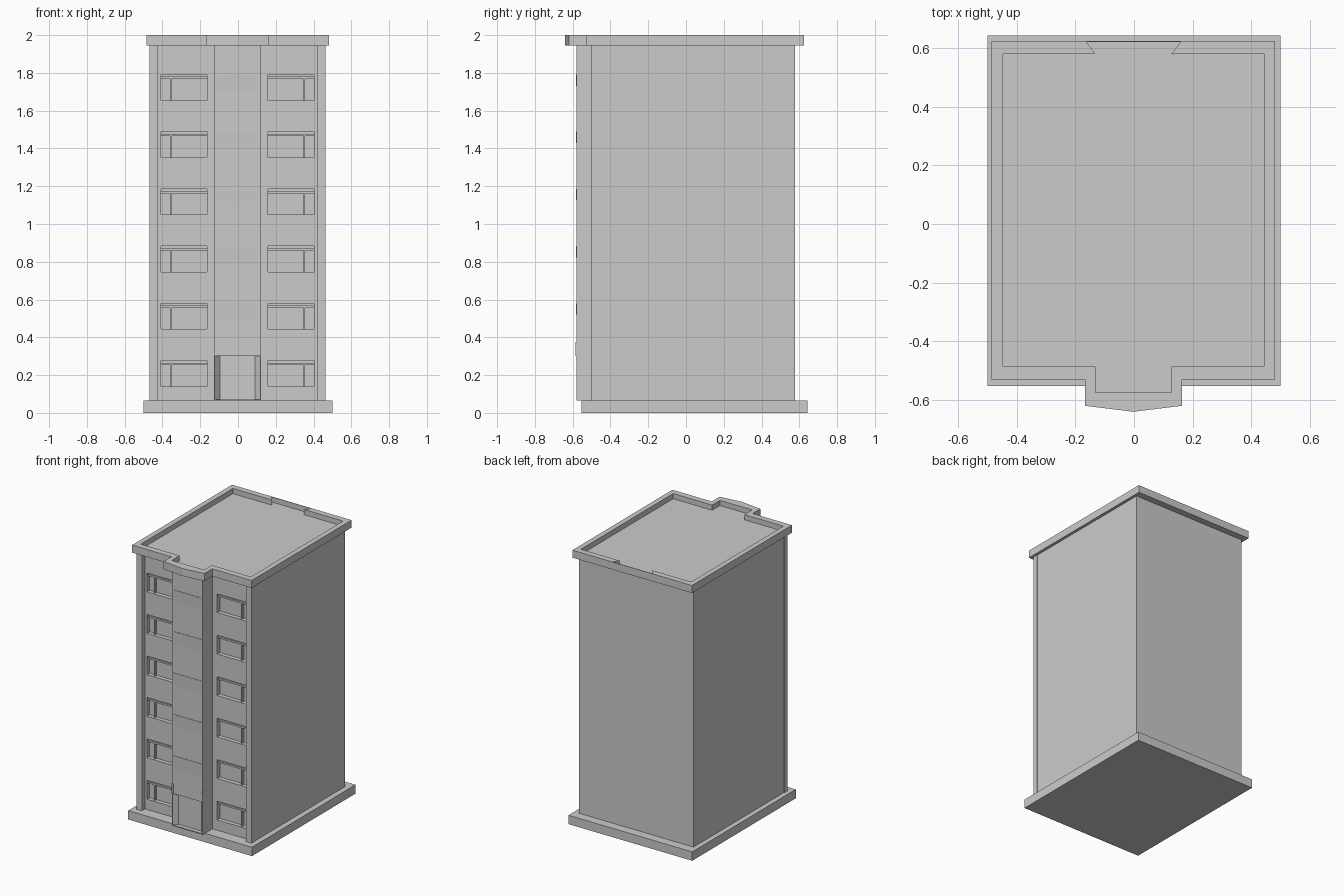
import bpy, bmesh

if "Cube" in bpy.data.objects:
    bpy.data.objects.remove(bpy.data.objects["Cube"])

FLOORS = [0.14 + 0.303 * i for i in range(6)]   # window sill heights


def add_mesh(name, bm):
    bmesh.ops.recalc_face_normals(bm, faces=bm.faces[:])
    me = bpy.data.meshes.new(name)
    bm.to_mesh(me)
    bm.free()
    ob = bpy.data.objects.new(name, me)
    bpy.context.collection.objects.link(ob)
    return ob


def add_boxes(name, boxes):
    """One object from a list of (x0, x1, y0, y1, z0, z1) boxes."""
    bm = bmesh.new()
    for x0, x1, y0, y1, z0, z1 in boxes:
        for v in bmesh.ops.create_cube(bm, size=1)['verts']:
            v.co.x = x1 if v.co.x > 0 else x0
            v.co.y = y1 if v.co.y > 0 else y0
            v.co.z = z1 if v.co.z > 0 else z0
    return add_mesh(name, bm)


def add_prism(name, points, place):
    """Extruded outline; place(a, b, k) gives the 3D point at end k."""
    bm = bmesh.new()
    ends = [[bm.verts.new(place(a, b, k)) for a, b in points] for k in (0, 1)]
    n = len(points)
    for loop in ends:
        bm.faces.new(loop)
    for i in range(n):
        j = (i + 1) % n
        bm.faces.new((ends[0][i], ends[0][j], ends[1][j], ends[1][i]))
    return add_mesh(name, bm)


def cut(target, cutter):
    mod = target.modifiers.new("cut", 'BOOLEAN')
    mod.operation = 'DIFFERENCE'
    mod.solver = 'EXACT'
    mod.object = cutter
    cutter.hide_render = True
    cutter.display_type = 'WIRE'


def both(x0, x1, *rest):
    """A box and its mirror image about the middle of the facade."""
    c = -0.003
    return [(c + x0, c + x1, *rest), (c - x1, c - x0, *rest)]


# Plinth and main block
add_boxes("plinth", [(-0.5, 0.5, -0.553, 0.642, 0, 0.065)])
body = add_boxes("main_block", [(-0.464, 0.460, -0.467, 0.576, 0.06, 1.95)])
add_boxes("corner_pillars", both(0.422, 0.466, -0.504, -0.466, 0.06, 1.95))

# Window recesses and their bars
holes, bars = [], []
for z in FLOORS:
    top = z + 0.137
    holes += both(0.162, 0.405, -0.6, -0.437, z, top)
    bars += both(0.160, 0.407, -0.457, -0.430, top - 0.024, top - 0.012)
    bars += both(0.349, 0.357, -0.457, -0.430, z - 0.002, top - 0.018)
cut(body, add_boxes("window_cutter", holes))
add_boxes("window_bars", bars)

# Central stair tower with a splayed door recess
tower = add_boxes("stair_tower", [(-0.126, 0.121, -0.580, -0.45, 0.065, 1.95)])
door = add_prism("door_cutter",
                 [(-0.125, -0.60), (0.119, -0.60), (0.119, -0.581), (0.09, -0.550),
                  (-0.096, -0.550), (-0.125, -0.581)],
                 lambda a, b, k: (a, b, (0.072, 0.302)[k]))
cut(tower, door)
add_boxes("door_side_fins", both(0.113, 0.125, -0.584, -0.562, 0.30, 0.375))

# Slightly tilted panels on the tower, one per upper floor
for i, z in enumerate(FLOORS[1:]):
    add_prism(f"tower_panel_{i + 1}",
              [(-0.579, z + 0.015), (-0.583, z + 0.137), (-0.579, z + 0.137)],
              lambda a, b, k: ((-0.113, 0.108)[k], a, b))

# Roof slab with raised rim: (outer x, outer y, inner x, inner y), right half
half = [(0, -0.64, 0, -0.575), (0.165, -0.62, 0.13, -0.575),
        (0.165, -0.53, 0.13, -0.485), (0.483, -0.53, 0.445, -0.485),
        (0.483, 0.624, 0.445, 0.58), (0.17, 0.624, 0.13, 0.58),
        (0.16, 0.624, 0.16, 0.620)]
ring = half + [(-a, b, -c, d) for a, b, c, d in reversed(half[1:])]
bm = bmesh.new()
loops = [[bm.verts.new((p[k] - 0.002, p[k + 1], z)) for p in ring]
         for k, z in ((0, 1.945), (0, 2.0), (2, 2.0), (2, 1.962))]
for low, high in zip(loops, loops[1:]):
    for i in range(len(ring)):
        j = (i + 1) % len(ring)
        bm.faces.new((low[i], low[j], high[j], high[i]))
bm.faces.new(loops[0])
bm.faces.new(loops[3])
add_mesh("roof_with_rim", bm)
